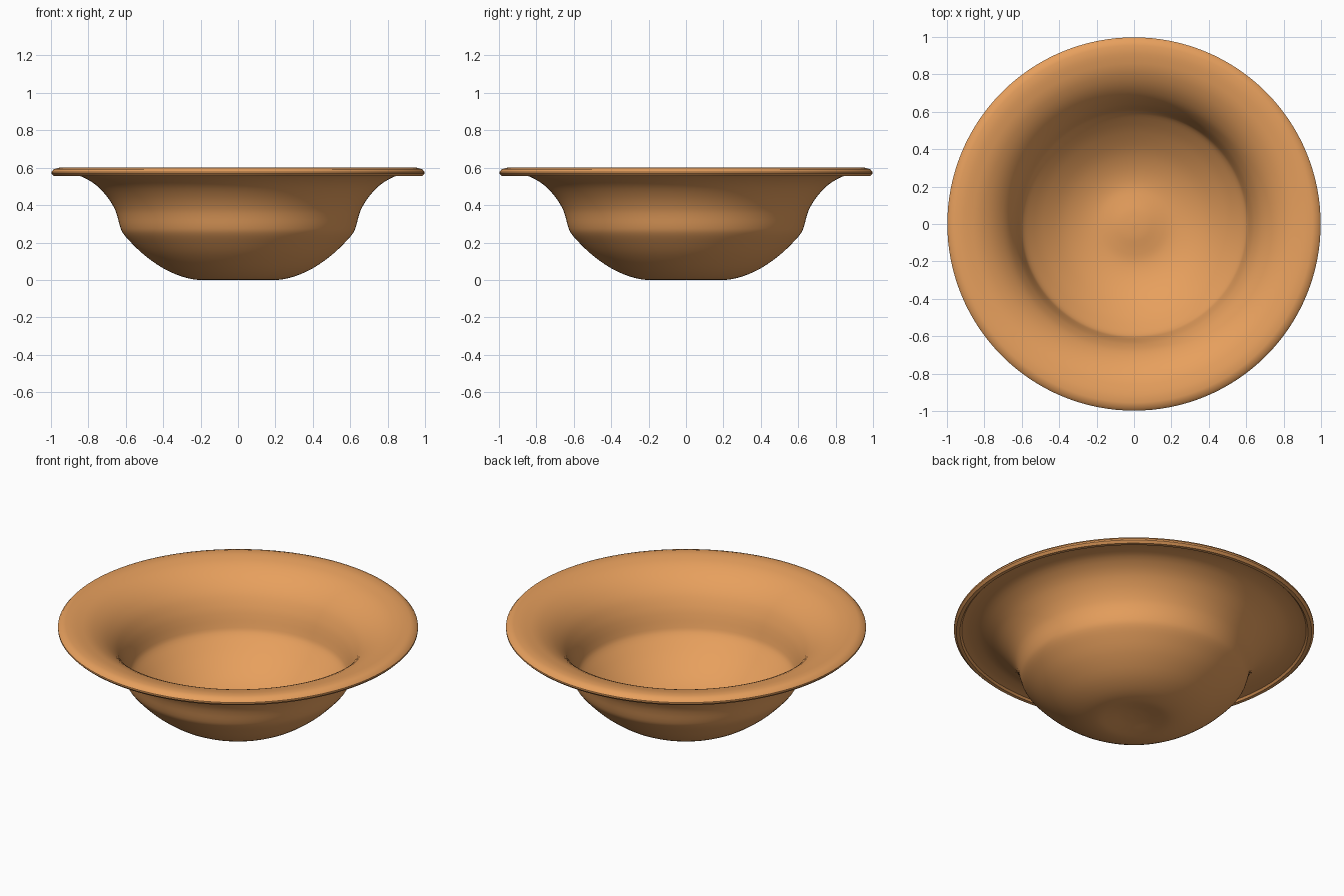
import bpy, bmesh, math
from mathutils import Vector
from mathutils.geometry import interpolate_bezier

if "Cube" in bpy.data.objects:
    bpy.data.objects.remove(bpy.data.objects["Cube"])

SEGMENTS = 128

# (radius, height) points: outer wall from base centre up to the rim
outer = [(0, .022), (.07, .018), (.14, .007), (.21, 0), (.30, .018), (.40, .062),
         (.50, .132), (.57, .198), (.615, .25), (.632, .29), (.645, .34), (.662, .385),
         (.70, .445), (.76, .508), (.84, .554), (.91, .567), (.955, .566)]
# lip that hangs slightly below the rim and rounds over its top
lip = [(.965, .555), (.985, .555), (.998, .568), (.998, .577), (.985, .592), (.955, .60)]
# inner wall from the rim down to the slightly domed floor
inner = [(.91, .597), (.83, .579), (.75, .535), (.685, .471), (.645, .40), (.625, .345),
         (.612, .30), (.597, .262), (.553, .214), (.487, .155), (.39, .087), (.295, .045),
         (.21, .028), (.14, .033), (.07, .044), (0, .048)]


def smooth(points, steps=3):
    """Pass a smooth curve through the profile points."""
    p = [Vector((r, z, 0)) for r, z in points]
    path = [p[0]]
    for i in range(len(p) - 1):
        a, b = p[i], p[i + 1]
        before, after = p[max(i - 1, 0)], p[min(i + 2, len(p) - 1)]
        path += interpolate_bezier(a, a + (b - before) / 6, b - (after - a) / 6, b, steps + 1)[1:]
    return [(v.x, v.y) for v in path]


def lathe(name, profile, material):
    bm = bmesh.new()
    rings = []
    for r, z in profile:
        if r < 1e-5:
            rings.append([bm.verts.new((0, 0, z))] * SEGMENTS)
        else:
            rings.append([bm.verts.new((r * math.cos(t), r * math.sin(t), z))
                          for t in (math.tau * k / SEGMENTS for k in range(SEGMENTS))])
    for low, high in zip(rings, rings[1:]):
        for k in range(SEGMENTS):
            n = (k + 1) % SEGMENTS
            bm.faces.new(dict.fromkeys((low[k], high[k], high[n], low[n])))
    bmesh.ops.recalc_face_normals(bm, faces=bm.faces)
    mesh = bpy.data.meshes.new(name)
    bm.to_mesh(mesh)
    bm.free()
    mesh.materials.append(material)
    obj = bpy.data.objects.new(name, mesh)
    bpy.context.collection.objects.link(obj)
    bpy.context.view_layer.objects.active = obj
    obj.select_set(True)
    bpy.ops.object.shade_smooth_by_angle(angle=math.radians(40))
    return obj


# Bowl
clay = bpy.data.materials.new("warm_orange_clay")
clay.diffuse_color = (.80, .35, .11, 1)
clay.use_nodes = True
clay.node_tree.nodes["Principled BSDF"].inputs["Base Color"].default_value = clay.diffuse_color
lathe("bowl", smooth(outer) + lip + smooth(inner), clay)
